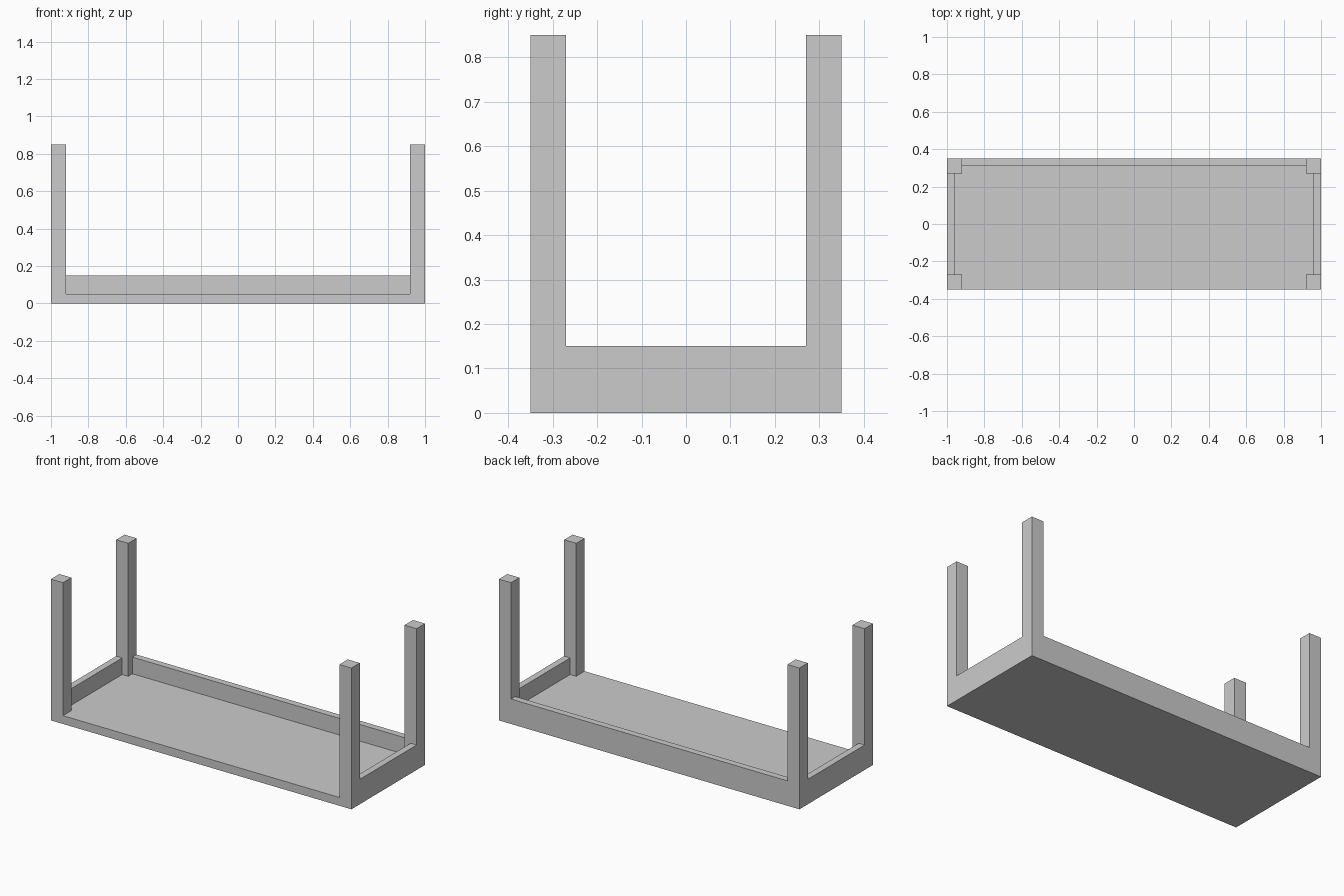
import bpy

if "Cube" in bpy.data.objects:
    bpy.data.objects.remove(bpy.data.objects["Cube"])

W, D = 1.0, 0.35            # half width and half depth
PANEL, RAIL_TOP, LEG_TOP = 0.05, 0.15, 0.85
LEG, RAIL = 0.08, 0.04      # leg side, rail thickness


def box(name, lo, hi):
    """Axis-aligned box between two corners."""
    centre = [(a + b) / 2 for a, b in zip(lo, hi)]
    size = [b - a for a, b in zip(lo, hi)]
    bpy.ops.mesh.primitive_cube_add(size=1, location=centre)
    ob = bpy.context.object
    ob.name = ob.data.name = name
    ob.scale = size
    bpy.ops.object.transform_apply(location=False, rotation=False, scale=True)
    return ob


# Flat panel on the ground
box("panel", (-W, -D, 0), (W, D, PANEL))

# Back rail between the legs (front is left open)
box("back_rail", (-W + LEG, D - RAIL, PANEL), (W - LEG, D, RAIL_TOP))

for side, sx in (("left", -1), ("right", 1)):
    # Side rail, flush with the outer face
    x0, x1 = sorted((sx * W, sx * (W - RAIL)))
    box(side + "_rail", (x0, -D + LEG, PANEL), (x1, D - LEG, RAIL_TOP))
    # Corner legs
    x0, x1 = sorted((sx * W, sx * (W - LEG)))
    for end, sy in (("front", -1), ("back", 1)):
        y0, y1 = sorted((sy * D, sy * (D - LEG)))
        box(f"{end}_{side}_leg", (x0, y0, PANEL), (x1, y1, LEG_TOP))
